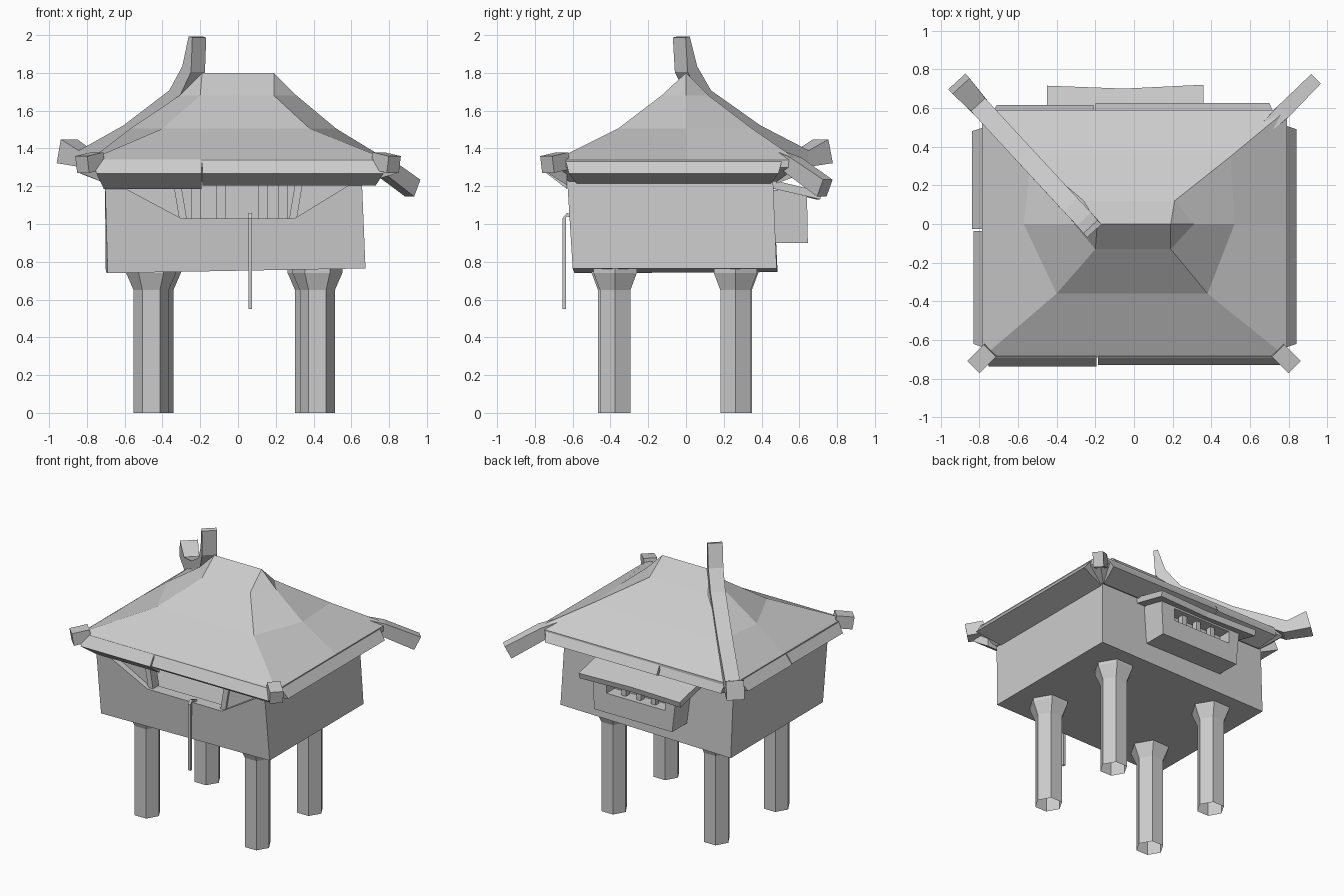
import bpy, bmesh, math
from mathutils import Vector

if "Cube" in bpy.data.objects:
    bpy.data.objects.remove(bpy.data.objects["Cube"])

GREY = (0.6, 0.6, 0.6, 1)
clay = bpy.data.materials.new("plain_grey")
clay.use_nodes = True
clay.diffuse_color = GREY
clay.node_tree.nodes["Principled BSDF"].inputs["Base Color"].default_value = GREY


def loft(name, rings, open_start=False):
    """Skin a row of equal-sized point loops and cap the ends."""
    bm = bmesh.new()
    loops = [[bm.verts.new(p) for p in ring] for ring in rings]
    n = len(loops[0])
    for a, b in zip(loops, loops[1:]):
        for i in range(n):
            j = (i + 1) % n
            bm.faces.new((a[i], a[j], b[j], b[i]))
    if not open_start:
        bm.faces.new(loops[0][::-1])
    bm.faces.new(loops[-1])
    bmesh.ops.remove_doubles(bm, verts=bm.verts, dist=0.0005)
    bmesh.ops.recalc_face_normals(bm, faces=bm.faces)
    mesh = bpy.data.meshes.new(name)
    bm.to_mesh(mesh)
    bm.free()
    mesh.materials.append(clay)
    ob = bpy.data.objects.new(name, mesh)
    bpy.context.scene.collection.objects.link(ob)
    return ob


def rect(x0, x1, y0, y1, z):
    return [(x0, y0, z), (x1, y0, z), (x1, y1, z), (x0, y1, z)]


def box(name, x0, x1, y0, y1, z0, z1):
    return loft(name, [rect(x0, x1, y0, y1, z0), rect(x0, x1, y0, y1, z1)])


def beam(name, path, sizes):
    """Sweep a rectangle (width, height) along a path in one vertical plane."""
    pts = [Vector(p) for p in path]
    flat = pts[-1] - pts[0]
    side = Vector((-flat.y, flat.x, 0)).normalized()
    rings = []
    for i, (p, (w, h)) in enumerate(zip(pts, sizes)):
        along = pts[min(i + 1, len(pts) - 1)] - pts[max(i - 1, 0)]
        up = side.cross(along).normalized() * h / 2
        s = side * w / 2
        rings.append([p - s - up, p + s - up, p + s + up, p - s + up])
    return loft(name, rings)


def carve(ob, cutter):
    """Cut one solid out of another, then discard the cutter."""
    cutter.hide_render = True
    mod = ob.modifiers.new("cut", "BOOLEAN")
    mod.operation = "DIFFERENCE"
    mod.solver = "EXACT"
    mod.object = cutter
    bpy.context.view_layer.objects.active = ob
    bpy.ops.object.modifier_apply(modifier=mod.name)
    bpy.data.objects.remove(cutter)


# Legs: hollow hexagonal posts flaring under the floor
for name, x, y in (("front_right_leg", -0.46, -0.385), ("front_left_leg", 0.42, -0.375),
                   ("back_right_leg", -0.435, 0.268), ("back_left_leg", 0.395, 0.262)):
    loft(name, [
        [(x + r * math.cos(k * math.pi / 3), y + r * math.sin(k * math.pi / 3), z)
         for k in range(6)]
        for r, z in ((0.093, 0), (0.093, 0.65), (0.132, 0.74), (0.132, 0.78))], open_start=True)

# Cabin walls, hollowed, with a funnel-shaped front opening
cabin = loft("cabin", [
    [(-0.69, -0.59, 0.74), (0.675, -0.6, 0.765), (0.675, 0.48, 0.765), (-0.7, 0.485, 0.745)],
    rect(-0.705, 0.655, -0.63, 0.46, 1.25)])
carve(cabin, box("room_cutter", -0.63, 0.59, -0.53, 0.4, 0.85, 1.3))
mouth = [(-0.6, 1.19), (-0.3, 1.03), (0.3, 1.03), (0.61, 1.22), (0.61, 1.3), (-0.6, 1.3)]
carve(cabin, loft("mouth_cutter", [[(x, y, z) for x, z in mouth] for y in (-0.7, -0.575)]))
carve(cabin, box("doorway_cutter", -0.3, 0.3, -0.65, -0.45, 1.03, 1.3))

# Leaning jambs and slats behind the front opening
for name, s in (("right_jamb", -1), ("left_jamb", 1)):
    loft(name, [rect(s * 0.29 - 0.02, s * 0.29 + 0.02, -0.59, -0.52, 1.02),
                rect(s * 0.325 - 0.02, s * 0.325 + 0.02, -0.59, -0.52, 1.23)])
for i, x in enumerate((-0.22, -0.09, 0.13, 0.24)):
    box(f"inner_slat_{i + 1}", x - 0.025, x + 0.025, 0.36, 0.41, 0.84, 1.23)

# Hanging pole hooked over the sill
beam("hanging_pole", [(0.065, -0.645, 0.55), (0.065, -0.645, 1.03),
                      (0.065, -0.63, 1.05), (0.065, -0.58, 1.03)], [(0.018, 0.018)] * 4)


# Roof: sweeping hipped shape, its back corners set wider than the front ones
def roof_ring(front, back, tips, y0, y1, z):
    return [(tips[0], 0, z), (front[0], y0, z), (front[1], y0, z),
            (tips[1], 0, z), (back[1], y1, z), (back[0], y1, z)]


EAVE = (-0.785, 0.79)
RIDGE = (-0.19, 0.19)
BASE = (-0.69, 0.67)
loft("roof", [
    roof_ring(BASE, BASE, BASE, -0.62, 0.48, 1.225),
    roof_ring(EAVE, EAVE, EAVE, -0.69, 0.59, 1.3),
    roof_ring(EAVE, EAVE, EAVE, -0.69, 0.59, 1.34),
    roof_ring((-0.4, 0.38), (-0.53, 0.5), (-0.57, 0.52), -0.36, 0.35, 1.505),
    roof_ring((-0.2, 0.19), (-0.26, 0.21), (-0.31, 0.31), -0.13, 0.12, 1.68),
    roof_ring(RIDGE, RIDGE, RIDGE, 0, 0, 1.8)])


# Eave boards: one cross-section run along each edge, outer ends mitred
def eave_board(name, a, b, edge, lip, inner, low, along_x, mitre_a=1, mitre_b=1):
    section = [(edge, 1.345), (lip, 1.268), (inner, low), (inner, 1.28)]
    mitre = (0, 0.02, 0.06, 0.06)
    rings = []
    for end, s in ((a, mitre_a), (b, -mitre_b)):
        rings.append([(end + s * k, v, z) if along_x else (v, end + s * k, z)
                      for (v, z), k in zip(section, mitre)])
    return loft(name, rings)


eave_board("front_eave_right", -0.77, -0.193, -0.685, -0.738, -0.63, 1.185, True, 1, 0)
eave_board("front_eave_left", -0.187, 0.79, -0.685, -0.728, -0.63, 1.205, True, 0, 1)
eave_board("back_eave_right", -0.73, -0.21, 0.58, 0.615, 0.48, 1.215, True, 1, 0)
eave_board("back_eave_left", -0.2, 0.72, 0.58, 0.625, 0.48, 1.215, True, 0, 1)
eave_board("right_eave_front", -0.64, -0.035, -0.775, -0.83, -0.7, 1.215, False, 1, 0)
eave_board("right_eave_back", -0.025, 0.5, -0.775, -0.838, -0.7, 1.215, False, 0, 1)
eave_board("left_eave", -0.64, 0.51, 0.78, 0.84, 0.66, 1.215, False)

# Hip beams: short stubs in front, a drooping one and a long one with a raised horn
for name, s in (("front_right_hip_stub", -1), ("front_left_hip_stub", 1)):
    beam(name, [(s * 0.74, -0.65, 1.335), (s * 0.825, -0.735, 1.315)], [(0.09, 0.09)] * 2)
beam("back_left_hip_beam", [(0.62, 0.44, 1.39), (0.76, 0.57, 1.31), (0.925, 0.735, 1.19)],
     [(0.05, 0.04), (0.08, 0.09), (0.07, 0.1)])
beam("long_hip_beam", [(-0.905, 0.725, 1.385), (-0.8, 0.61, 1.345), (-0.56, 0.35, 1.49),
                       (-0.31, 0.08, 1.67), (-0.235, 0, 1.82), (-0.215, -0.025, 1.99)],
     [(0.12, 0.13), (0.1, 0.09), (0.1, 0.07), (0.1, 0.09), (0.1, 0.075), (0.1, 0.03)])

# Back bay with a barred window and a sloping awning
bay = loft("back_bay", [rect(-0.34, 0.29, 0.44, 0.645, 0.9), rect(-0.37, 0.3, 0.44, 0.64, 1.18)])
carve(bay, box("window_cutter", -0.28, 0.19, 0.55, 0.7, 1.04, 1.13))
for i in range(3):
    x = -0.165 + i * 0.12
    box(f"window_bar_{i + 1}", x - 0.018, x + 0.018, 0.57, 0.61, 1.03, 1.14)
loft("back_awning", [[(x, 0.45, 1.19), (x, y, 1.13), (x, y + 0.01, 1.17), (x, 0.45, 1.235)]
                     for x, y in ((-0.45, 0.705), (-0.05, 0.69), (0.36, 0.71))])
